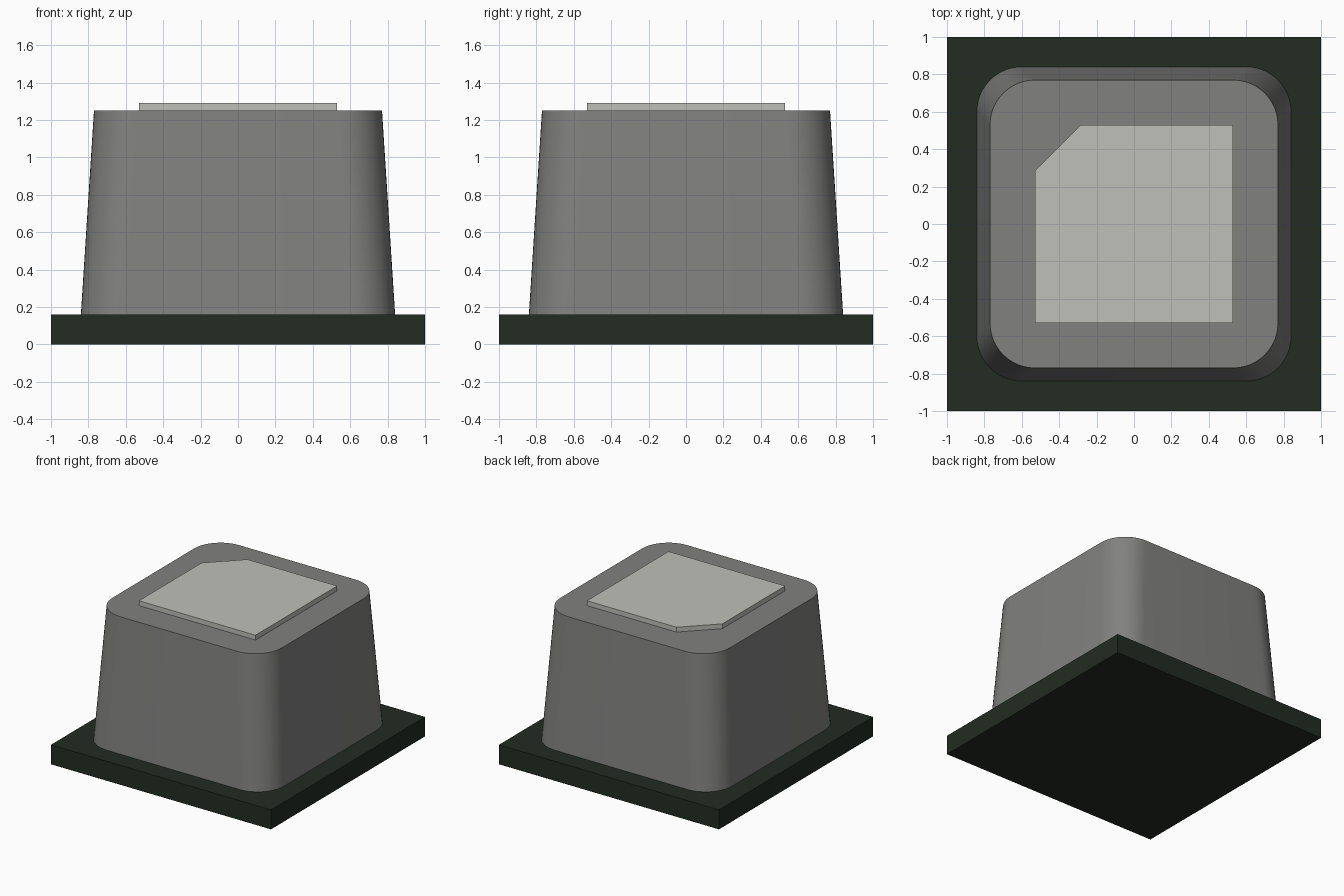
import bpy
import bmesh
from math import cos, sin, pi

cube = bpy.data.objects.get("Cube")
if cube:
    bpy.data.objects.remove(cube, do_unlink=True)


def material(name, colour):
    mat = bpy.data.materials.new(name)
    mat.use_nodes = True
    rgba = (*colour, 1)
    mat.diffuse_color = rgba
    mat.node_tree.nodes["Principled BSDF"].inputs["Base Color"].default_value = rgba
    return mat


def rounded_square(half, radius, steps=12):
    """Counter-clockwise outline with a quarter arc at each corner."""
    c = half - radius
    points = []
    for i, (sx, sy) in enumerate([(1, 1), (-1, 1), (-1, -1), (1, -1)]):
        for s in range(steps + 1):
            a = (i + s / steps) * pi / 2
            points.append((sx * c + radius * cos(a), sy * c + radius * sin(a)))
    return points


def loft(name, lower, upper, z0, z1, mat, smooth=False):
    """Closed solid between two outlines with the same point count."""
    bm = bmesh.new()
    a = [bm.verts.new((x, y, z0)) for x, y in lower]
    b = [bm.verts.new((x, y, z1)) for x, y in upper]
    bm.faces.new(a[::-1])
    bm.faces.new(b)
    n = len(a)
    for i in range(n):
        j = (i + 1) % n
        bm.faces.new((a[i], a[j], b[j], b[i]))
    mesh = bpy.data.meshes.new(name)
    bm.to_mesh(mesh)
    bm.free()
    mesh.materials.append(mat)
    obj = bpy.data.objects.new(name, mesh)
    bpy.context.collection.objects.link(obj)
    if smooth:
        bpy.ops.object.select_all(action="DESELECT")
        obj.select_set(True)
        bpy.context.view_layer.objects.active = obj
        bpy.ops.object.shade_smooth_by_angle()
    return obj


dark_green = material("dark green", (0.016, 0.025, 0.016))
grey = material("mid grey", (0.22, 0.22, 0.215))
pale_grey = material("pale grey", (0.52, 0.525, 0.48))

# Square base board
board = [(1, 1), (-1, 1), (-1, -1), (1, -1)]
loft("base_board", board, board, 0, 0.16, dark_green)

# Tapered body with rounded corners
loft("tapered_body", rounded_square(0.84, 0.24), rounded_square(0.77, 0.24),
     0.16, 1.25, grey, smooth=True)

# Top pad with one clipped corner at the back right
h, clip = 0.53, 0.245
pad = [(h, h), (clip - h, h), (-h, h - clip), (-h, -h), (h, -h)]
loft("top_pad", pad, pad, 1.25, 1.29, pale_grey)
